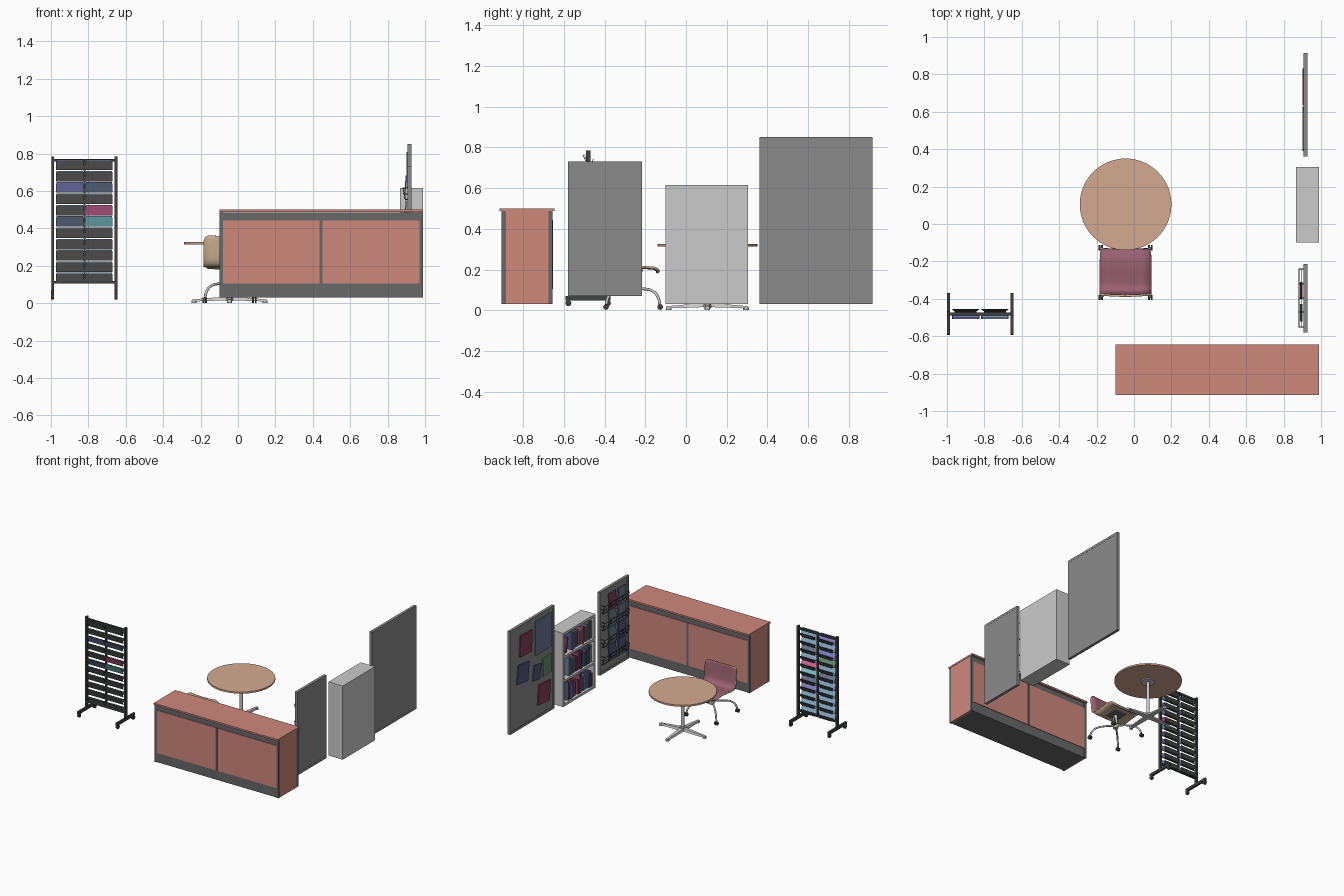
import bpy, bmesh, math, random
from mathutils import Vector

if "Cube" in bpy.data.objects:
    bpy.data.objects.remove(bpy.data.objects["Cube"])
random.seed(4)

def mat(name, r, g, b):
    m = bpy.data.materials.new(name)
    m.diffuse_color = (r, g, b, 1)
    m.use_nodes = True
    m.node_tree.nodes["Principled BSDF"].inputs["Base Color"].default_value = m.diffuse_color
    return m

RED = mat("counter_red", .62, .25, .20)
DARK = mat("dark_grey", .14, .14, .14)
BLACK = mat("near_black", .05, .055, .055)
BOARD = mat("board_grey", .26, .26, .26)
TAN = mat("tan", .62, .45, .30)
WOOD = mat("table_wood", .66, .40, .28)
PLUM = mat("plum", .33, .12, .17)
SKY = mat("sky_blue", .25, .42, .58)
SLATE = mat("slate_blue", .15, .20, .30)
NAVY = mat("navy", .09, .10, .22)
WINE = mat("wine", .25, .05, .11)
PINK = mat("pink", .70, .14, .33)
CYAN = mat("cyan", .22, .60, .65)
VIOLET = mat("violet", .24, .24, .60)
GREEN = mat("green", .14, .28, .17)
METAL = mat("metal", .55, .55, .55)

def mesh_obj(name, verts, faces, *mats):
    me = bpy.data.meshes.new(name)
    me.from_pydata(verts, [], faces)
    bm = bmesh.new()
    bm.from_mesh(me)
    bmesh.ops.recalc_face_normals(bm, faces=bm.faces)
    bm.to_mesh(me)
    bm.free()
    ob = bpy.data.objects.new(name, me)
    bpy.context.collection.objects.link(ob)
    for m in mats:
        if m:
            me.materials.append(m)
    return ob

def box(name, x, y, z, m=None, turn=(0, 0, 0)):
    c = Vector([(a + b) / 2 for a, b in (x, y, z)])
    h = [(b - a) / 2 for a, b in (x, y, z)]
    vs = [(i * h[0], j * h[1], k * h[2]) for i in (-1, 1) for j in (-1, 1) for k in (-1, 1)]
    fs = [(0, 1, 3, 2), (4, 6, 7, 5), (0, 4, 5, 1), (2, 3, 7, 6), (0, 2, 6, 4), (1, 5, 7, 3)]
    ob = mesh_obj(name, vs, fs, m)
    ob.location, ob.rotation_euler = c, turn
    return ob

def cyl(name, c, r, depth, m=None, axis='Z', n=32, r2=None):
    rot = {'Z': (0, 0, 0), 'X': (0, math.pi / 2, 0), 'Y': (math.pi / 2, 0, 0)}[axis]
    bpy.ops.mesh.primitive_cone_add(vertices=n, radius1=r, radius2=r if r2 is None else r2,
                                    depth=depth, location=c, rotation=rot)
    ob = bpy.context.object
    ob.name = name
    if m:
        ob.data.materials.append(m)
    bpy.ops.object.shade_smooth_by_angle()
    return ob

def tube(name, pts, r, m=None, smooth=False, closed=False):
    cu = bpy.data.curves.new(name, 'CURVE')
    cu.dimensions, cu.bevel_depth, cu.bevel_resolution, cu.use_fill_caps = '3D', r, 2, True
    if smooth:
        sp = cu.splines.new('BEZIER')
        sp.bezier_points.add(len(pts) - 1)
        for bp, p in zip(sp.bezier_points, pts):
            bp.co = p
            bp.handle_left_type = bp.handle_right_type = 'AUTO'
    else:
        sp = cu.splines.new('POLY')
        sp.points.add(len(pts) - 1)
        for bp, p in zip(sp.points, pts):
            bp.co = (*p, 1)
    sp.use_cyclic_u = closed
    ob = bpy.data.objects.new(name, cu)
    bpy.context.collection.objects.link(ob)
    if m:
        cu.materials.append(m)
    return ob

# Counter: grey carcass, red top, end panels and face panels on both long sides
box("counter_body", (-.085, .975), (-.9, -.66), (.03, .485), DARK)
box("counter_top", (-.10, .99), (-.915, -.645), (.487, .50), RED)
for x0, x1 in ((-.098, -.08), (.97, .988)):
    box("counter_end_panel", (x0, x1), (-.885, -.675), (.03, .487), RED)
    for y0, y1 in ((-.905, -.885), (-.675, -.655)):
        box("counter_corner_post", (x0, x1), (y0, y1), (.03, .487), DARK)
for y0, y1 in ((-.904, -.9), (-.66, -.656)):
    for x0, x1 in ((-.085, .436), (.452, .973)):
        box("counter_face_panel", (x0, x1), (y0, y1), (.105, .443), RED)
    box("counter_mid_post", (.436, .452), (y0 - .002, y1 + .002), (.105, .443), DARK)

# Round table with four-arm foot
TX, TY = -.045, .105
cyl("table_top", (TX, TY, .32), .245, .013, WOOD, n=64)
cyl("table_column", (TX, TY, .17), .012, .29, METAL)
cyl("table_plate", (TX, TY, .309), .05, .008, METAL)
cyl("table_hub", (TX, TY, .033), .022, .02, METAL)
for k in range(4):
    c, s = math.cos(k * math.pi / 2), math.sin(k * math.pi / 2)
    prof = [(.0, .022, .016, .037), (.2, .012, .009, .02)]
    vs = [(TX + d * c - w * s, TY + d * s + w * c, z)
          for d, hw, z0, z1 in prof for w, z in ((-hw, z0), (hw, z0), (hw * .7, z1), (-hw * .7, z1))]
    mesh_obj("table_arm", vs, [(0, 1, 2, 3), (4, 5, 6, 7), (0, 1, 5, 4), (1, 2, 6, 5),
                               (2, 3, 7, 6), (3, 0, 4, 7)], METAL)
    cyl("table_glide", (TX + .19 * c, TY + .19 * s, .008), .014, .012, METAL, n=16)

# Chair: one curved shell, plum inside and tan outside
CX, CY = -.045, -.26
prof = [(-.128, .188, .115), (-.134, .203, .13), (-.15, .213, .136), (-.2, .218, .138), (-.26, .213, .138),
        (-.31, .205, .138), (-.338, .206, .138), (-.353, .218, .138), (-.36, .24, .138), (-.365, .29, .138),
        (-.37, .335, .138), (-.372, .353, .131), (-.373, .363, .115)]
us = (-1, -.6, 0, .6, 1)
vs = [(CX + u * w, y - .006 * (1 - u * u), z - .004 * (1 - u * u)) for y, z, w in prof for u in us]
fs = [(r * 5 + i, r * 5 + i + 1, r * 5 + i + 6, r * 5 + i + 5) for r in range(len(prof) - 1) for i in range(4)]
shell = mesh_obj("chair_shell", vs, fs, PLUM, TAN)
if shell.data.polygons[13].normal.z < 0:
    shell.data.flip_normals()
sol = shell.modifiers.new("thickness", 'SOLIDIFY')
sol.thickness, sol.offset, sol.material_offset, sol.material_offset_rim = .011, -1, 1, 1
for p in shell.data.polygons:
    p.use_smooth = True
cyl("chair_post", (CX, CY, .15), .012, .11, METAL)
cyl("chair_hub", (CX, CY, .1), .02, .03, METAL)
box("chair_seat_plate", (CX - .05, CX + .05), (CY - .05, CY + .05), (.19, .2), DARK)
for sx in (-1, 1):
    for sy in (-1, 1):
        path = [(0, .105), (.06, .104), (.105, .088), (.126, .055), (.131, .03)]
        tube("chair_leg", [(CX + sx * d, CY + sy * d, z) for d, z in path], .007, METAL, smooth=True)
        for o in (-.007, .007):
            cyl("chair_caster", (CX + sx * .133 + o, CY + sy * .133, .016), .014, .01, BLACK, 'X', 16)

# Framed board facing -x: panel, raised frame
def board(name, y, z, x0=.905, x1=.927, f=.018):
    box(name + "_panel", (x0 + .005, x1 - .001), (y[0] + .003, y[1] - .003), (z[0] + .003, z[1] - .003), BOARD)
    for z0, z1 in ((z[0], z[0] + f), (z[1] - f, z[1])):
        box(name + "_frame_rail", (x0, x1), y, (z0, z1), BOARD)
    for y0, y1 in ((y[0], y[0] + f), (y[1] - f, y[1])):
        box(name + "_frame_stile", (x0, x1), (y0, y1), (z[0] + f, z[1] - f), BOARD)

# Pinboard with pinned sheets
board("pinboard", (.36, .915), (.03, .85))
for y, z, w, h, tilt, m in ((.715, .68, .15, .17, .05, WINE), (.498, .673, .2, .27, 0, SLATE),
                            (.752, .46, .14, .15, .12, NAVY), (.577, .40, .09, .12, .12, NAVY),
                            (.45, .41, .11, .14, -.05, GREEN), (.487, .205, .15, .16, .08, WINE)):
    box("pinned_sheet", (.902, .911), (y - w / 2, y + w / 2), (z - h / 2, z + h / 2), m, (tilt, 0, 0))

# Magazine board: wire pockets holding magazines
board("magazine_board", (-.58, -.215), (.07, .73))
for i in range(4):
    z = .15 + .135 * i
    for zz, x in ((z, .896), (z + .03, .884), (z + .06, .881)):
        tube("pocket_wire", [(.91, -.55, zz), (x, -.55, zz), (x, -.24, zz), (.91, -.24, zz)], .0025, BLACK)
    for y in (-.55, -.47, -.395, -.32, -.24):
        tube("pocket_upright", [(.91, y, z), (.896, y, z), (.881, y, z + .06)], .0022, BLACK)
    for j, y in enumerate((-.355, -.475)):
        m = (NAVY, WINE, SLATE, NAVY, SLATE)[(i * 2 + j * 3) % 5]
        box("magazine", (.892, .898), (y - .046, y + .046), (z + .003, z + .128), m, (0, .06, 0))

# Bookcase open towards -x, three shelves of books
X, Y, Z = (.865, .99), (-.10, .305), (.03, .615)
box("bookcase_back", (.98, .99), Y, Z)
for y0 in (Y[0], Y[1] - .016):
    box("bookcase_side", (X[0], .98), (y0, y0 + .016), Z)
levels = (.03, .22, .41, .597)
for z in levels:
    box("bookcase_shelf", (X[0], .98), (Y[0] + .016, Y[1] - .016), (z, z + .018))
for n, z in enumerate(levels[:3]):
    y = -.08
    while y < .225 - .03 * n:
        w, h = random.uniform(.012, .024), random.uniform(.1, .145)
        if random.random() > .12:
            m = random.choice((NAVY, WINE, SLATE, SLATE, PLUM, GREEN))
            box("book", (random.uniform(.875, .89), .975), (y, y + w - .002), (z + .018, z + .018 + h), m)
        y += w
box("leaning_book", (.885, .97), (.222, .238), (.428, .545), WINE, (.2, 0, 0))

# Tray rack: side posts, castored feet, two columns of sloping trays
for x in (-.991, -.652):
    box("rack_post", (x - .007, x + .007), (-.492, -.468), (.05, .785), BLACK)
    box("rack_foot", (x - .008, x + .008), (-.592, -.37), (.048, .07), BLACK)
    for y in (-.578, -.384):
        cyl("rack_caster", (x, y, .035), .015, .016, BLACK, 'X', 16)
for z in (.105, .757):
    box("rack_rail", (-.985, -.658), (-.488, -.472), (z, z + .014), BLACK)
box("rack_mid_post", (-.827, -.815), (-.486, -.474), (.105, .77), BLACK)
full = {(0, 5): SLATE, (0, 8): VIOLET, (1, 5): CYAN, (1, 6): PINK, (1, 8): SLATE}
tops = {(0, 2): SKY, (0, 4): SKY, (0, 7): GREEN, (1, 3): VIOLET, (0, 10): VIOLET, (1, 4): SLATE}
for col, cx in enumerate((-.9, -.744)):
    for row in range(11):
        z, k, hw = .107 + .0605 * row, (col, row), .074
        def plate(name, p, q, w0, w1, m, t=.003):
            vs = [(cx + s * w, y + o, h) for (y, h), w in ((p, w0), (q, w1)) for s in (-1, 1) for o in (0, t)]
            mesh_obj(name, vs, [(0, 1, 3, 2), (4, 6, 7, 5), (0, 4, 5, 1), (2, 3, 7, 6), (0, 2, 6, 4), (1, 5, 7, 3)], m)
        plate("tray_back", (-.482, z), (-.508, z + .05), hw, hw, full.get(k, DARK))
        plate("tray_leaflet", (-.478, z + .002), (-.504, z + .056), hw - .004, hw - .004,
              tops.get(k, full.get(k, SKY)) if k in full or k in tops else SKY)
        plate("tray_floor", (-.482, z), (-.466, z + .002), hw * .8, hw * .8, BLACK)
        plate("tray_lip", (-.468, z), (-.457, z + .03), hw * .75, hw, BLACK)
